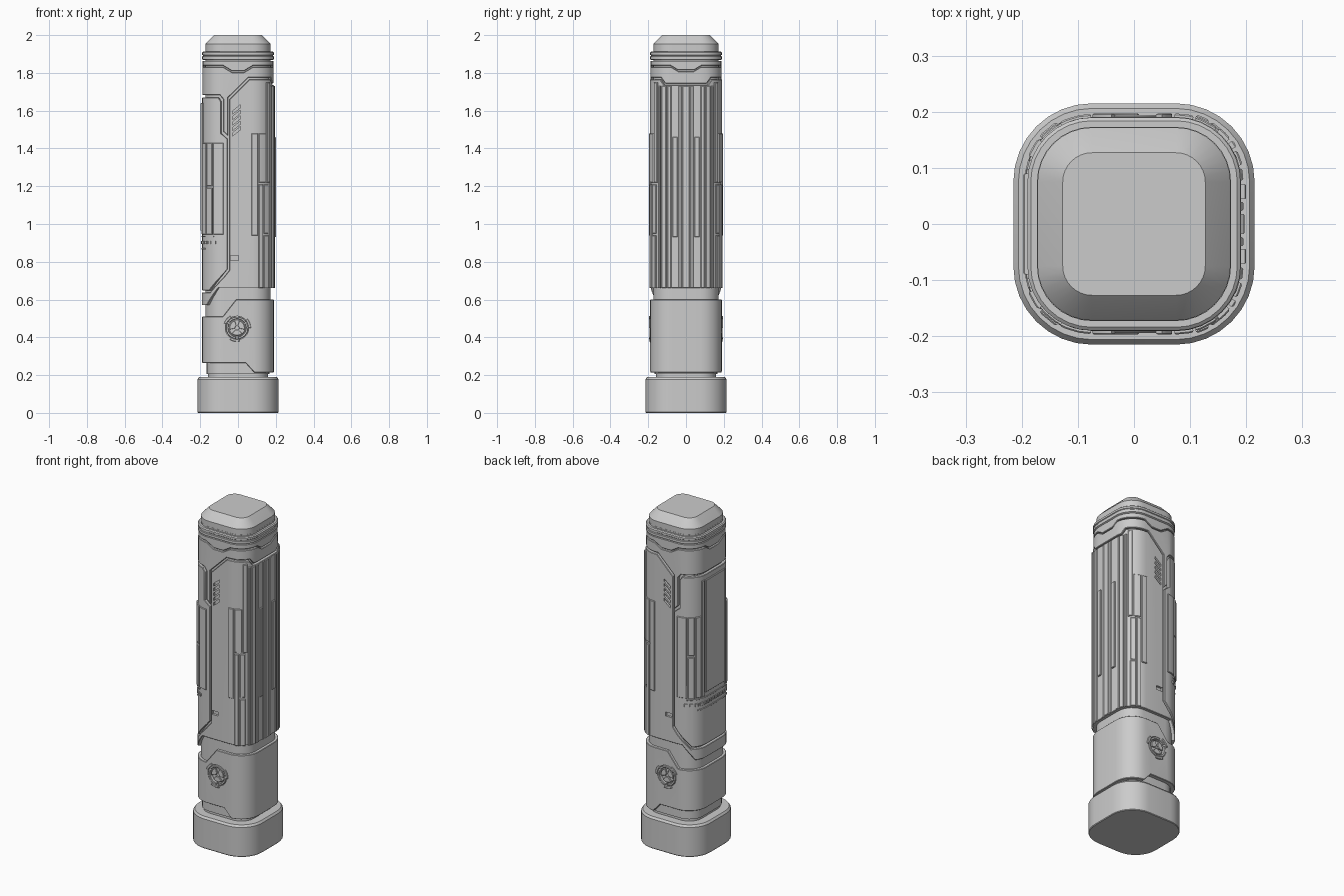
import bpy, bmesh, math

if "Cube" in bpy.data.objects:
    bpy.data.objects.remove(bpy.data.objects["Cube"])

A, R, N = 0.075, 0.095, 8          # flat half-width, core corner radius, corner segments
ARC = R * math.pi / 2
U = 2 * A + ARC                    # unwrapped distance from front centre to side centre

mat = bpy.data.materials.new("grey_metal")
mat.diffuse_color = (0.6, 0.6, 0.6, 1)
mat.use_nodes = True
mat.node_tree.nodes["Principled BSDF"].inputs["Base Color"].default_value = mat.diffuse_color


def add_object(name, bm):
    bmesh.ops.recalc_face_normals(bm, faces=bm.faces)
    me = bpy.data.meshes.new(name)
    bm.to_mesh(me)
    bm.free()
    ob = bpy.data.objects.new(name, me)
    me.materials.append(mat)
    bpy.context.collection.objects.link(ob)
    return ob


def loft(name, profile):
    """Stack rounded-square sections; profile = (offset from core, height)."""
    bm = bmesh.new()
    rings = []
    for d, z in profile:
        ring = []
        for q in range(4):
            c = math.pi / 4 + q * math.pi / 2
            cx, cy = math.copysign(A, math.cos(c)), math.copysign(A, math.sin(c))
            for i in range(N + 1):
                t = (q + i / N) * math.pi / 2
                ring.append(bm.verts.new((cx + (R + d) * math.cos(t), cy + (R + d) * math.sin(t), z)))
        rings.append(ring)
    for a, b in zip(rings, rings[1:]):
        for i in range(len(a)):
            j = (i + 1) % len(a)
            bm.faces.new((a[i], a[j], b[j], b[i]))
    bm.faces.new(rings[0][::-1])
    bm.faces.new(rings[-1])
    return add_object(name, bm)


def wrap(u, d, z):
    """Wrap unwrapped position u, offset d, around the rounded-square core."""
    s, u = (-1 if u < 0 else 1), abs(u)
    if u <= A:
        return s * u, -(A + R + d), z
    if u < A + ARC:
        t = (u - A) / R
        return s * (A + (R + d) * math.sin(t)), -A - (R + d) * math.cos(t), z
    return s * (A + R + d), u - U, z


def panel(name, polys, d0, d1, chamfer=0.0025):
    """Wrapped plates from (u, z) outlines, mirrored front to back."""
    bm = bmesh.new()
    edges = []
    for poly in polys:
        lo = [bm.verts.new((u, -d0, z)) for u, z in poly]
        hi = [bm.verts.new((u, -d1, z)) for u, z in poly]
        bm.faces.new(lo[::-1])
        top = bm.faces.new(hi)
        for i in range(len(lo)):
            j = (i + 1) % len(lo)
            bm.faces.new((lo[i], lo[j], hi[j], hi[i]))
        edges += [e for e in top.edges if not all(abs(v.co.x) > U - 1e-5 for v in e.verts)]
    bmesh.ops.recalc_face_normals(bm, faces=bm.faces)
    if chamfer:
        bmesh.ops.bevel(bm, geom=edges, offset=chamfer, segments=1, affect='EDGES', clamp_overlap=True)
    for s in (-1, 1):
        for i in range(N + 1):
            geom = bm.verts[:] + bm.edges[:] + bm.faces[:]
            bmesh.ops.bisect_plane(bm, geom=geom, dist=1e-5,
                                   plane_co=(s * (A + ARC * i / N), 0, 0), plane_no=(1, 0, 0))
    for v in bm.verts:
        v.co = wrap(v.co.x, -v.co.y, v.co.z)
    bmesh.ops.recalc_face_normals(bm, faces=bm.faces)
    seam = [f for f in bm.faces if all(abs(v.co.y) < 1e-5 for v in f.verts)]
    bmesh.ops.delete(bm, geom=seam, context='FACES')
    ob = add_object(name, bm)
    m = ob.modifiers.new("mirror", 'MIRROR')
    m.use_axis = (False, True, False)
    m.merge_threshold = 1e-4
    return ob


def rect(u0, u1, z0, z1):
    return [(u0, z0), (u1, z0), (u1, z1), (u0, z1)]


BX, BZ = -0.005, 0.45              # button centre


def sector(r0, r1, mid, span, n=10):
    ang = [math.radians(mid - span / 2 + span * i / n) for i in range(n + 1)]
    pt = lambda r, t: (BX + r * math.cos(t), BZ + r * math.sin(t))
    return [pt(r1, t) for t in ang] + [pt(r0, t) for t in reversed(ang)]


def disc(r, n=32):
    return [(BX + r * math.cos(2 * math.pi * i / n), BZ + r * math.sin(2 * math.pi * i / n)) for i in range(n)]


cutters = []


def cut(target, cutter):
    m = target.modifiers.new("cut", 'BOOLEAN')
    m.object, m.operation, m.solver = cutter, 'DIFFERENCE', 'EXACT'
    cutter.hide_render = True
    cutters.append(cutter)


# Core, base, collar ring and cap
loft("core", [(-.012, .15), (-.012, .205), (-.004, .205), (-.004, .28), (.003, .28), (.003, 1.92)])
loft("base", [(.042, 0), (.045, .004), (.045, .178), (.036, .19), (-.005, .19)])
loft("collar_ring", [(.012, 1.868), (.02, 1.872), (.02, 1.886), (.016, 1.889), (.016, 1.893),
                     (.02, 1.896), (.02, 1.907), (.014, 1.912)])
loft("cap", [(.002, 1.90), (.002, 1.953), (-.001, 1.957), (-.043, 2.0)])

# Lower grip with a round button well
grip = panel("lower_grip", [[(-U, .265), (.04, .265), (.085, .215), (U, .215), (U, .60),
                             (-.01, .60), (-.08, .51), (-U, .51)]], -.006, .02)
cut(grip, panel("button_well_cutter", [disc(.062)], -.02, .05, 0))
panel("button_ring", [sector(.047, .059, m, 108) for m in (90, 210, 330)], -.002, .024, .002)
panel("button_claws", [sector(.059, .073, m, 42) for m in (20, 140, 260)], .01, .027, .002)
panel("button_disc", [disc(.044)], -.002, .010)
panel("button_lobes", [sector(.010, .040, m, 85) for m in (30, 150, 270)], .005, .019, .003)

# Main shell wrapping the right side, with slanted vents and a small slot
shell = panel("main_shell", [[(-U, .57), (-.16, .57), (-.10, .66), (U, .66), (U, 1.735), (.19, 1.735),
                              (.17, 1.765), (.06, 1.765), (-.045, 1.66), (-.045, .755),
                              (-.14, .637), (-U, .637)]], 0, .021)
vents = [[(-.03, z), (.012, z + .034), (.012, z + .05), (-.03, z + .016)]
         for z in (1.465 + .029 * i for i in range(5))]
cut(shell, panel("vent_cutter", vents + [rect(-.04, .002, .808, .832)], .008, .05, 0))

# Left panel and the upper shell above it
panel("left_panel", [[(-U, .648), (-.145, .648), (-.055, .762), (-.055, 1.45), (-.088, 1.48),
                      (-.088, 1.65), (-.10, 1.67), (-U, 1.67)]], 0, .02)
panel("upper_shell", [[(-U, 1.683), (-.093, 1.683), (-.077, 1.66), (-.077, 1.49), (-.054, 1.467),
                       (-.054, 1.668), (.055, 1.775), (.174, 1.775), (.194, 1.745), (U, 1.745),
                       (U, 1.808), (.259, 1.808), (.22, 1.832), (.08, 1.832), (.032, 1.803),
                       (-.032, 1.803), (-.08, 1.832), (-.22, 1.832), (-.259, 1.808), (-U, 1.808)]], 0, .018)
panel("collar_band", [[(-U, 1.815), (-.256, 1.815), (-.217, 1.839), (-.08, 1.839), (-.032, 1.81),
                       (.032, 1.81), (.08, 1.839), (.217, 1.839), (.256, 1.815), (U, 1.815),
                       (U, 1.864), (-U, 1.864)]], 0, .017)

# Raised ribs around the right side: (start, end, bottom, top, height)
right_ribs = [(.072, .100, .94, 1.48, .027), (.103, .122, .66, 1.21, .030), (.103, .136, 1.22, 1.48, .026),
              (.126, .150, .66, .94, .029), (.126, .150, .95, 1.21, .025), (.140, .160, 1.22, 1.75, .029),
              (.164, .174, .66, 1.73, .030), (.179, .200, .66, 1.73, .027), (.205, .222, .66, 1.73, .025),
              (.228, .255, .93, 1.46, .030), (.260, .276, .66, 1.73, .025), (.281, U, .66, 1.73, .027)]
for a, b, z0, z1, d in right_ribs:
    panel("right_rib", [rect(a, b, z0, z1)], .015, d)

# Raised plates on the left side
left_plates = [(-U, -.212, .965, 1.64, .028), (-.207, -.192, .945, 1.64, .025), (-.187, -.160, .945, 1.43, .028),
               (-.156, -.126, 1.20, 1.43, .025), (-.156, -.126, .945, 1.19, .029), (-.122, -.076, .945, 1.43, .026)]
for a, b, z0, z1, d in left_plates:
    panel("left_plate", [rect(a, b, z0, z1)], .015, d)

# Dashed band below the left plates
panel("band_rims", [rect(-U, -.12, .93, .937), rect(-U, -.17, .865, .872)], .015, .024, .001)
panel("band_dashes", [rect(-.125 - .024 * i, -.110 - .024 * i, .893, .91) for i in range(8)], .015, .025, .001)

# Resolve modifiers, drop the cutters, and shade smooth with crisp edges
bpy.ops.object.select_all(action='SELECT')
bpy.context.view_layer.objects.active = shell
bpy.ops.object.convert(target='MESH')
for c in cutters:
    bpy.data.objects.remove(c)
bpy.ops.object.select_all(action='SELECT')
bpy.context.view_layer.objects.active = shell
bpy.ops.object.shade_smooth_by_angle(angle=math.radians(25))
